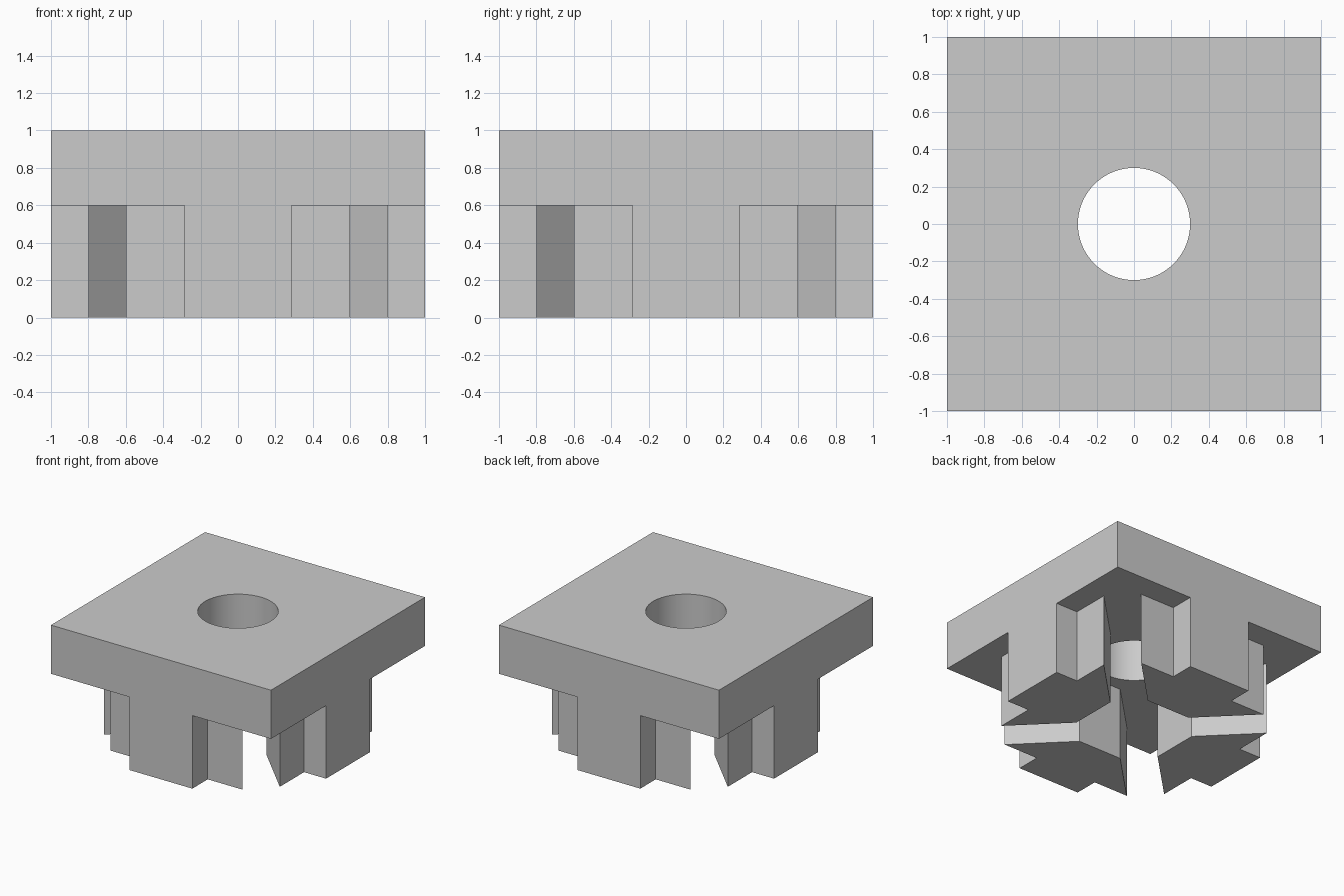
import bpy
import bmesh
import math
from mathutils import Matrix

cube = bpy.data.objects.get("Cube")
if cube:
    bpy.data.objects.remove(cube, do_unlink=True)

PLATE_BOTTOM, PLATE_TOP = 0.6, 1.0
HOLE_RADIUS, HOLE_SIDES = 0.3, 64

grey = bpy.data.materials.new("plain grey")
grey.use_nodes = True
grey.diffuse_color = (0.6, 0.6, 0.6, 1)
grey.node_tree.nodes["Principled BSDF"].inputs["Base Color"].default_value = grey.diffuse_color


def prism(name, loops, z0, z1):
    """Fill closed 2D loops (inner loops become holes) and extrude them upward."""
    bm = bmesh.new()
    edges = []
    for loop in loops:
        verts = [bm.verts.new((x, y, z0)) for x, y in loop]
        edges += [bm.edges.new((a, b)) for a, b in zip(verts, verts[1:] + verts[:1])]
    bmesh.ops.triangle_fill(bm, edges=edges, use_beauty=True, use_dissolve=False)
    top = bmesh.ops.extrude_face_region(bm, geom=bm.faces[:], use_keep_orig=True)["geom"]
    bmesh.ops.translate(bm, vec=(0, 0, z1 - z0),
                        verts=[v for v in top if isinstance(v, bmesh.types.BMVert)])
    bmesh.ops.recalc_face_normals(bm, faces=bm.faces[:])
    mesh = bpy.data.meshes.new(name)
    bm.to_mesh(mesh)
    bm.free()
    mesh.materials.append(grey)
    obj = bpy.data.objects.new(name, mesh)
    bpy.context.collection.objects.link(obj)
    return obj


# Square top plate with a round through hole
square = [(-1, -1), (1, -1), (1, 1), (-1, 1)]
circle = [(HOLE_RADIUS * math.cos(math.tau * i / HOLE_SIDES),
           HOLE_RADIUS * math.sin(math.tau * i / HOLE_SIDES)) for i in range(HOLE_SIDES)]
plate = prism("top_plate", [square, circle], PLATE_BOTTOM, PLATE_TOP)
bpy.ops.object.select_all(action="DESELECT")
plate.select_set(True)
bpy.context.view_layer.objects.active = plate
bpy.ops.object.shade_smooth_by_angle(angle=math.radians(30))

# Slot legs: narrow neck flush with the plate edge, wide shoulders, tapered inner end
half = [(0.285, -1), (0.285, -0.8), (0.6, -0.8), (0.2, -0.4)]
profile = half + [(-x, y) for x, y in reversed(half)]
for i, side in enumerate(("front", "left", "back", "right")):
    leg = prism(side + "_leg", [profile], 0, PLATE_BOTTOM)
    leg.data.transform(Matrix.Rotation(i * math.pi / 2, 4, "Z"))
